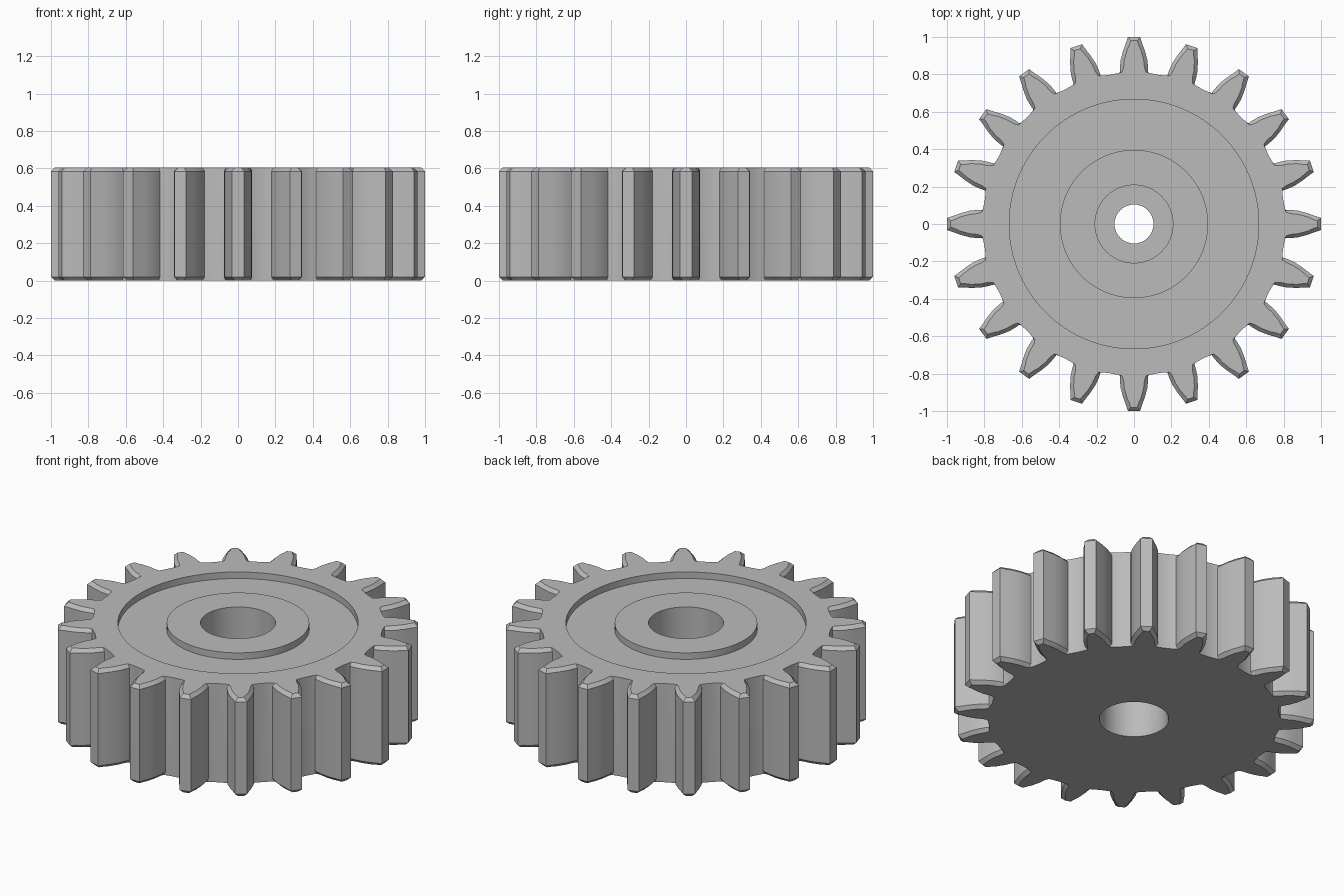
import bpy, bmesh, math

cube = bpy.data.objects.get("Cube")
if cube:
    bpy.data.objects.remove(cube, do_unlink=True)

TEETH, HEIGHT, CHAMFER = 20, 0.605, 0.02
PITCH = 2 * math.pi / TEETH

# Half tooth from tip to root: radius, half angle, chamfer inwards, chamfer sideways
FLANK = [(1.0, 0.033, 1, 0.8), (0.965, 0.046, 0.6, 0.9), (0.93, 0.062, 0, 1),
         (0.88, 0.081, 0, 1), (0.84, 0.090, 0, 1), (0.815, 0.093, 0, 0.6),
         (0.811, 0.105, 0, 0), (0.808, PITCH / 2, 0, 0)]


def tooth_points(chamfer):
    """One tooth and its gap as (radius, angle), in order of angle."""
    half = [(r - chamfer * cr, a - chamfer * ca / r) for r, a, cr, ca in FLANK]
    return [(r, -a) for r, a in reversed(half[:-1])] + half


def gear_ring(chamfer):
    return [(r, a + t * PITCH) for t in range(TEETH) for r, a in tooth_points(chamfer)]


def circle_ring(radius):
    return [(radius, a) for _, a in gear_ring(0)]


# Closed section: toothed edge, top recess, raised hub, stepped bore, flat underside
sections = [
    (gear_ring(CHAMFER), 0),
    (gear_ring(0), CHAMFER),
    (gear_ring(0), HEIGHT - CHAMFER),
    (gear_ring(CHAMFER), HEIGHT),
    (circle_ring(0.667), HEIGHT),
    (circle_ring(0.667), HEIGHT - 0.04),
    (circle_ring(0.396), HEIGHT - 0.04),
    (circle_ring(0.396), HEIGHT),
    (circle_ring(0.208), HEIGHT),
    (circle_ring(0.208), 0.36),
    (circle_ring(0.104), 0.36),
    (circle_ring(0.104), 0.25),
    (circle_ring(0.185), 0.25),
    (circle_ring(0.185), 0.03),
    (circle_ring(0.193), 0),
]

bm = bmesh.new()
rings = [[bm.verts.new((r * math.sin(a), r * math.cos(a), z)) for r, a in ring]
         for ring, z in sections]
for i, ring in enumerate(rings):
    above = rings[(i + 1) % len(rings)]
    for j in range(len(ring)):
        k = (j + 1) % len(ring)
        bm.faces.new((ring[j], ring[k], above[k], above[j]))
bmesh.ops.recalc_face_normals(bm, faces=bm.faces)
mesh = bpy.data.meshes.new("gear_wheel")
bm.to_mesh(mesh)
bm.free()

# Plain grey finish
grey = bpy.data.materials.new("light_grey")
grey.use_nodes = True
colour = (0.5, 0.5, 0.5, 1)
grey.diffuse_color = colour
grey.node_tree.nodes["Principled BSDF"].inputs["Base Color"].default_value = colour
mesh.materials.append(grey)

gear = bpy.data.objects.new("gear_wheel", mesh)
bpy.context.collection.objects.link(gear)
bpy.context.view_layer.objects.active = gear
gear.select_set(True)
bpy.ops.object.shade_smooth_by_angle(angle=math.radians(25))
